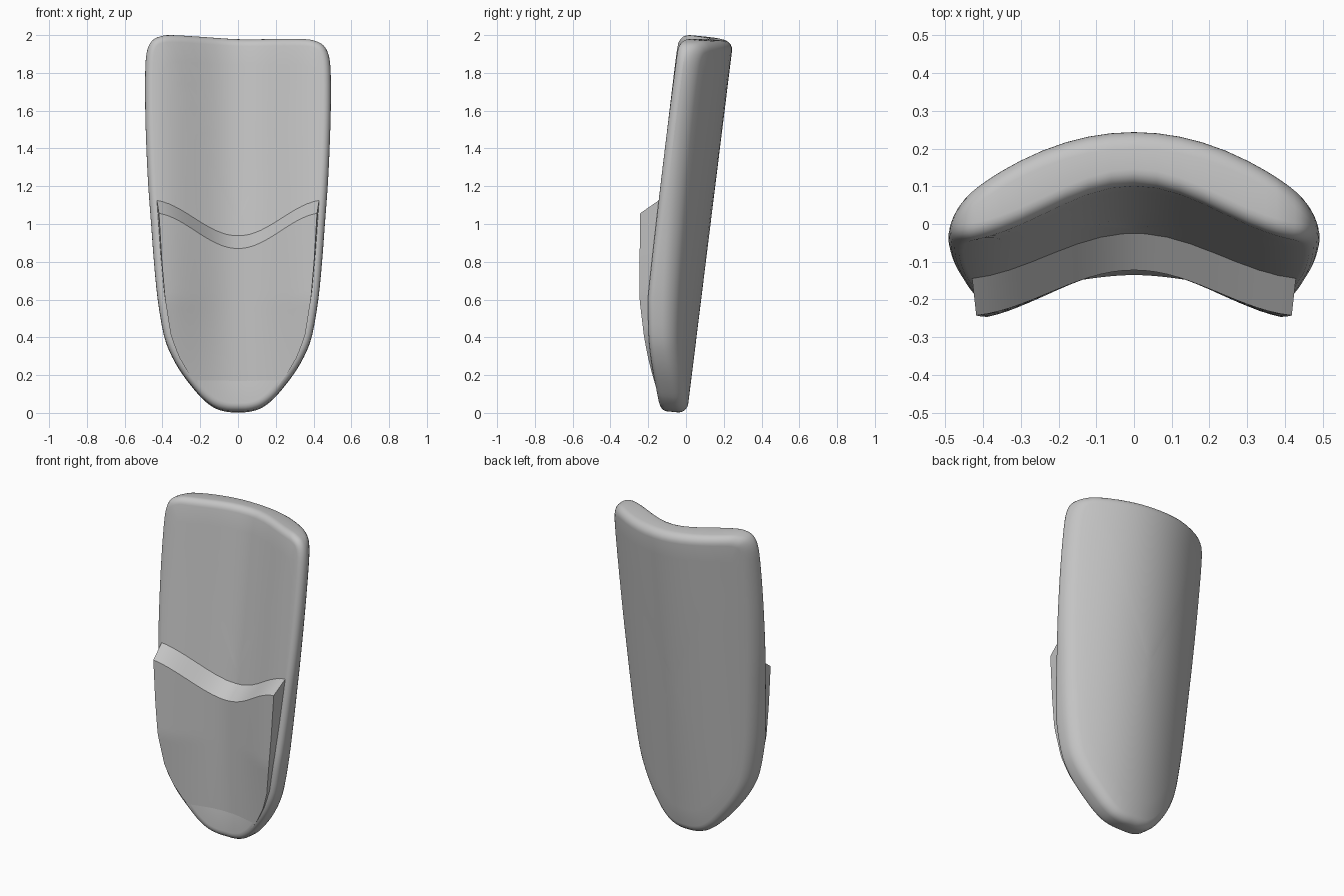
import bpy, bmesh, math
from mathutils import Vector

if "Cube" in bpy.data.objects:
    bpy.data.objects.remove(bpy.data.objects["Cube"])

grey = bpy.data.materials.new("plain_grey")
grey.diffuse_color = (0.55, 0.55, 0.55, 1)
grey.use_nodes = True
grey.node_tree.nodes["Principled BSDF"].inputs["Base Color"].default_value = grey.diffuse_color

# Right half of the outline (x, z), from the bottom tip to the top middle
HALF = [(0, 0.005), (0.06, 0.008), (0.12, 0.026), (0.17, 0.06), (0.215, 0.105), (0.29, 0.2),
        (0.35, 0.3), (0.392, 0.41), (0.425, 0.6), (0.445, 0.8), (0.46, 1.0), (0.475, 1.2),
        (0.485, 1.4), (0.491, 1.6), (0.491, 1.8), (0.482, 1.9), (0.455, 1.955),
        (0.41, 1.978), (0.35, 1.985), (0.18, 1.98), (0, 1.975)]


def smooth_path(pts, n):
    """Catmull-Rom curve through a closed loop of points."""
    out, m = [], len(pts)
    for i in range(m):
        a, b, c, d = (Vector(pts[(i + k) % m]) for k in (-1, 0, 1, 2))
        for k in range(n):
            t = k / n
            out.append(0.5 * (2 * b + (c - a) * t + (2 * a - 5 * b + 4 * c - d) * t * t
                              + (3 * b - a - 3 * c + d) * t ** 3))
    return out


def half_width(z):
    for (x0, z0), (x1, z1) in zip(HALF, HALF[1:15]):
        if z0 <= z <= z1:
            return x0 + (x1 - x0) * (z - z0) / (z1 - z0)
    return 0.49


def wave(x):
    return 0.073 * (1 - math.cos(math.pi * x / 0.47))


def front_y(x, z):
    return -0.141 + 0.125 * z - wave(x) * min(1, 0.55 + 0.75 * z)


def back_y(x, z):
    return 0.005 + 0.124 * z - 0.85 * x * x


def finish(bm, name, angle):
    bmesh.ops.recalc_face_normals(bm, faces=bm.faces)
    mesh = bpy.data.meshes.new(name)
    bm.to_mesh(mesh)
    bm.free()
    mesh.materials.append(grey)
    obj = bpy.data.objects.new(name, mesh)
    bpy.context.collection.objects.link(obj)
    bpy.context.view_layer.objects.active = obj
    obj.select_set(True)
    bpy.ops.object.shade_smooth_by_angle(angle=math.radians(angle))
    obj.select_set(False)


# Curved slab: rings run from the front middle, over the rounded rim, to the back middle
outline = smooth_path(HALF + [(-x, z) for x, z in HALF[-2:0:-1]], 3)
count = len(outline)
normals = []
for i in range(count):
    t = outline[(i + 1) % count] - outline[i - 1]
    normals.append(Vector((-t.y, t.x)).normalized())
MIDDLE = Vector((0, 1.0))
SCALES = [0.08, 0.22, 0.36, 0.5, 0.64, 0.77, 0.89]


def slab_rings(radius, is_front):
    rings = [(s, radius, 0) for s in SCALES]
    for k in range(6):
        a = k * math.pi / 10
        rings.append((1, radius * (1 - math.sin(a)), radius * (1 - math.cos(a))))
    return [(s, i, d, is_front) for s, i, d in rings]


def slab_point(p, depth, is_front):
    x, z = p
    y = front_y(x, z) + depth if is_front else back_y(x, z) - depth
    mid = (front_y(x, z) + back_y(x, z)) / 2
    skew = -0.03 * x * max(0, min(1, (z - 1.5) / 0.4))   # slightly uneven top
    return (x, y, z - 0.1 * (y - mid) + skew)


bm = bmesh.new()
loops = []
for s, inset, depth, is_front in slab_rings(0.04, True) + slab_rings(0.05, False)[::-1]:
    loops.append([bm.verts.new(slab_point(MIDDLE + (p + n * inset - MIDDLE) * s, depth, is_front))
                  for p, n in zip(outline, normals)])
for a, b in zip(loops, loops[1:]):
    for i in range(count):
        j = (i + 1) % count
        bm.faces.new((a[i], a[j], b[j], b[i]))
for loop, is_front in ((loops[0], True), (loops[-1], False)):
    tip = bm.verts.new(slab_point(MIDDLE, 0, is_front))
    for i in range(count):
        bm.faces.new((loop[i], loop[(i + 1) % count], tip))
finish(bm, "curved_slab", 40)

# Raised lower plate: a wedge that fades into the slab at the bottom
COLS, ROWS, BASE = 28, 24, 0.1


def plate_point(u, v, is_front):
    z = BASE + v
    for _ in range(4):
        x = u * (half_width(z) - 0.033)
        z = BASE + v * (0.87 + 1.3 * wave(x) - BASE)
    if is_front:
        return (x * (1 - 0.03 * v), front_y(x, z) - 0.098 * v + 0.008, z)
    return (x, front_y(x, z) + 0.025, z + 0.08 * v)


bm = bmesh.new()
front, back = ([[bm.verts.new(plate_point(2 * c / COLS - 1, r / ROWS, f)) for c in range(COLS + 1)]
                for r in range(ROWS + 1)] for f in (True, False))
for grid in (front, back):
    for r in range(ROWS):
        for c in range(COLS):
            bm.faces.new((grid[r][c], grid[r][c + 1], grid[r + 1][c + 1], grid[r + 1][c]))
for r in (0, ROWS):
    for c in range(COLS):
        bm.faces.new((front[r][c], front[r][c + 1], back[r][c + 1], back[r][c]))
for c in (0, COLS):
    for r in range(ROWS):
        bm.faces.new((front[r][c], front[r + 1][c], back[r + 1][c], back[r][c]))
finish(bm, "raised_plate", 35)
